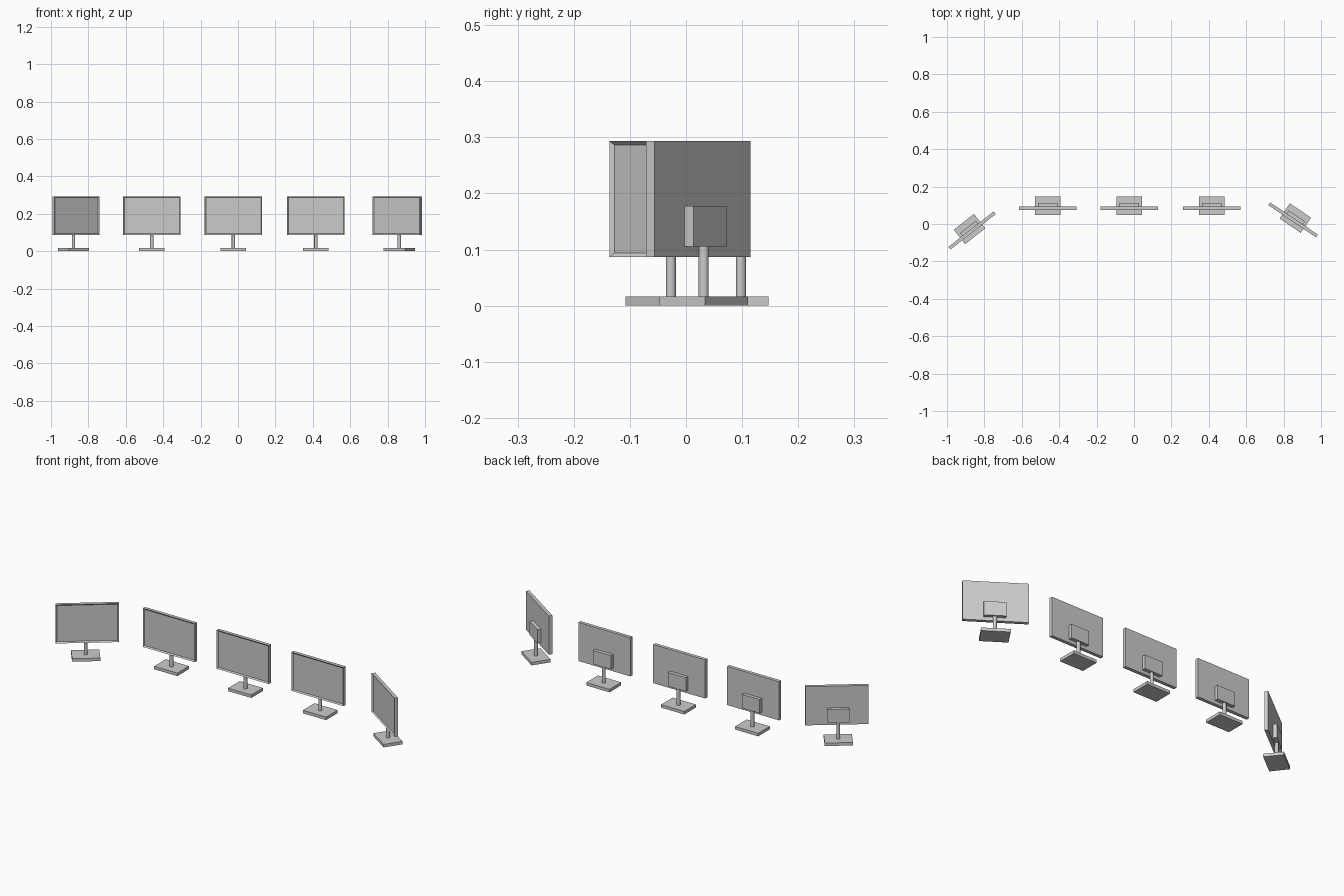
import bpy, bmesh
from math import radians
from mathutils import Matrix, Vector

if "Cube" in bpy.data.objects:
    bpy.data.objects.remove(bpy.data.objects["Cube"])

W, T = 0.307, 0.018          # screen panel width and thickness
Z0, Z1 = 0.087, 0.293        # screen panel bottom and top


def finish(bm, name, place):
    bmesh.ops.recalc_face_normals(bm, faces=bm.faces)
    mesh = bpy.data.meshes.new(name)
    bm.to_mesh(mesh)
    bm.free()
    ob = bpy.data.objects.new(name, mesh)
    ob.matrix_world = place
    bpy.context.collection.objects.link(ob)
    return ob


def box_mesh(lo, hi):
    lo, hi = Vector(lo), Vector(hi)
    bm = bmesh.new()
    bmesh.ops.create_cube(bm, size=1, matrix=Matrix.Translation((lo + hi) / 2)
                          @ Matrix.Diagonal((*(hi - lo), 1)))
    return bm


def monitor(x, y, angle, shift):
    place = Matrix.Translation((x, y, 0)) @ Matrix.Rotation(radians(angle), 4, 'Z')

    # foot plate
    finish(box_mesh((-.0685, -.049, 0), (.0685, .049, .016)), "base", place)

    # round post
    bm = bmesh.new()
    bmesh.ops.create_cone(bm, cap_ends=True, segments=24, radius1=.009, radius2=.009,
                          depth=.096, matrix=Matrix.Translation((0, 0, .062)))
    for f in bm.faces:
        f.smooth = len(f.verts) == 4
    finish(bm, "post", place)

    # mounting block behind the screen
    finish(box_mesh((-.0525, -.006, .105), (.0525, .0135, .178)), "mount", place)

    # screen panel with a recessed display inside its bezel
    bm = box_mesh((shift - W / 2, -.0145 - T / 2, Z0), (shift + W / 2, -.0145 + T / 2, Z1))
    bm.normal_update()
    front = min(bm.faces, key=lambda f: f.calc_center_median().y)
    bmesh.ops.inset_region(bm, faces=[front], thickness=.0095)
    bmesh.ops.translate(bm, verts=front.verts, vec=(0, .006, 0))
    finish(bm, "screen", place)


# three facing forward, two angled inwards at the ends
for x in (-.4605, -.0245, .4165):
    monitor(x, .098, 0, 0)
monitor(-.8795, -.027, 38, .006)
monitor(.8625, .0315, -34, -.0045)
